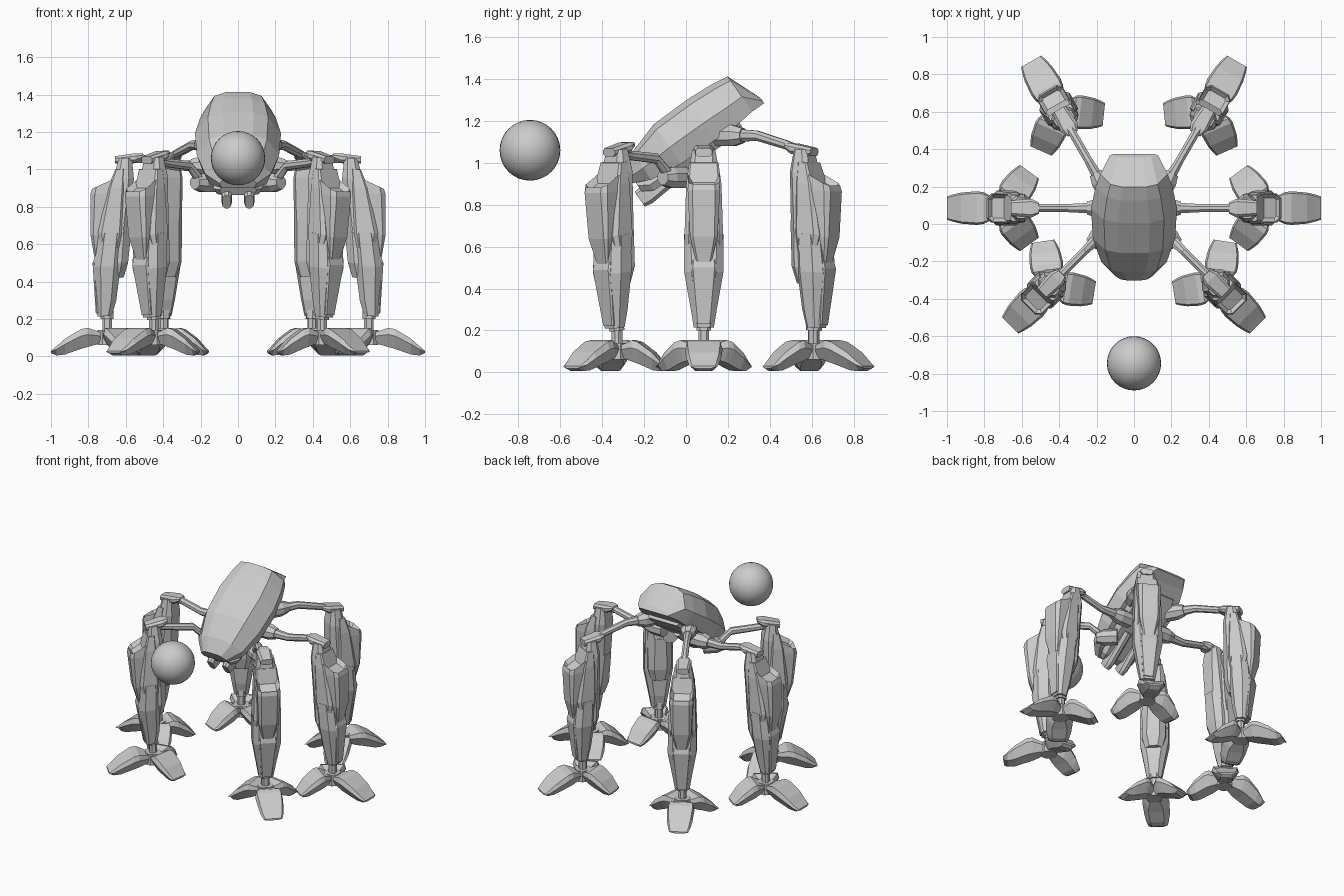
import bpy, bmesh, math
from mathutils import Matrix

cube = bpy.data.objects.get("Cube")
if cube:
    bpy.data.objects.remove(cube, do_unlink=True)

colour = (0.6, 0.6, 0.6, 1)
grey = bpy.data.materials.new("plain grey")
grey.use_nodes = True
grey.diffuse_color = colour
grey.node_tree.nodes["Principled BSDF"].inputs["Base Color"].default_value = colour


def finish(name, bm):
    bmesh.ops.recalc_face_normals(bm, faces=bm.faces)
    mesh = bpy.data.meshes.new(name)
    bm.to_mesh(mesh)
    bm.free()
    mesh.materials.append(grey)
    return mesh


def place(name, mesh, matrix):
    ob = bpy.data.objects.new(name, mesh)
    bpy.context.collection.objects.link(ob)
    ob.matrix_world = matrix


def turned(axis, degrees):
    return Matrix.Rotation(math.radians(degrees), 4, axis)


def loft(rings):
    """Join equal rings of points into a closed skin."""
    bm = bmesh.new()
    loops = [[bm.verts.new(p) for p in ring] for ring in rings]
    for a, b in zip(loops, loops[1:]):
        for i in range(len(a)):
            bm.faces.new((a[i - 1], a[i], b[i], b[i - 1]))
    bm.faces.new(loops[0])
    bm.faces.new(loops[-1])
    return bm


def mirrored(side):
    """Complete a half outline of (height, half width) pairs."""
    return side + [(a, -b) for a, b in reversed(side)]


def chamfered(low, high, half, cut):
    c = cut * min(half, (high - low) / 2)
    return mirrored([(low, half - c), (low + c, half), (high - c, half), (high, half - c)])


def upright(*stations, cut=0.5):
    """Vertical shell from stations of height, inner, outer and half width."""
    return loft([[(x, y, z) for x, y in chamfered(a, b, h, cut)] for z, a, b, h in stations])


def beam(*stations):
    """Level beam from stations of reach, middle height, half height and half width."""
    return loft([[(r, y, z) for z, y in chamfered(mid - t, mid + t, h, 0.6)]
                 for r, mid, t, h in stations])


def post(low, high, half):
    """Plain chamfered post."""
    return upright((low, -half, half, half), (high, -half, half, half))


def sloped_hatch(bm):
    """Slope the topmost face outward and sink a framed panel into it."""
    bmesh.ops.recalc_face_normals(bm, faces=bm.faces)
    top = max(bm.faces, key=lambda f: f.calc_center_median().z)
    for v in top.verts:
        v.co.z -= 0.45 * v.co.x
    bm.normal_update()
    bmesh.ops.inset_region(bm, faces=[top], thickness=0.022)
    bmesh.ops.translate(bm, verts=top.verts, vec=(0, 0, -0.03))
    return bm


# Tilted body: shell and underside hull
tilt = Matrix.Translation((0, 0.03, 1.13)) @ turned('X', 35)


def shell_ring(u, low, high, half):
    mid = low + 0.42 * (high - low)
    shoulder = low + 0.88 * (high - low)
    outline = mirrored([(high, half * 0.36), (shoulder, half * 0.7), (mid, half),
                        (low, half * 0.86)])
    return [(x, u, w) for w, x in outline]


def body_part(name, *stations):
    place(name, finish(name, loft([shell_ring(*s) for s in stations])), tilt)


body_part("body_shell", (-0.37, -0.02, 0.05, 0.1), (-0.28, -0.06, 0.1, 0.175),
          (-0.12, -0.08, 0.15, 0.22), (0.08, -0.08, 0.155, 0.23),
          (0.22, -0.08, 0.147, 0.205), (0.3, -0.07, 0.135, 0.18), (0.37, -0.07, -0.04, 0.13))
body_part("underside_hull", (-0.35, -0.08, 0, 0.1), (-0.3, -0.11, -0.03, 0.13),
          (0.08, -0.12, -0.03, 0.17), (0.22, -0.1, -0.03, 0.13))

# Nose prongs lying along the body axis
prong = finish("nose_prong", beam((0.1, 0, 0.03, 0.03), (0.34, 0, 0.05, 0.027),
                                  (0.38, 0, 0.042, 0.022)))
for side, sx in (("left", 1), ("right", -1)):
    offset = Matrix.Translation((sx * 0.06, 0, -0.105))
    place(side + "_nose_prong", prong, tilt @ offset @ turned('Z', -90))

# Floating ball ahead of the body
bpy.ops.mesh.primitive_uv_sphere_add(segments=32, ring_count=16, radius=0.145,
                                     location=(0, -0.745, 1.06))
ball = bpy.context.object
ball.name = "floating_ball"
ball.data.materials.append(grey)
bpy.ops.object.shade_smooth()

# Leg parts, built once around the ankle with +x pointing outward
leg = {}


def leg_part(name, bm):
    leg[name] = finish(name, bm)


leg_part("thigh", upright((0.48, -0.09, 0.03, 0.06), (0.66, -0.13, 0.04, 0.08),
                          (0.95, -0.15, -0.04, 0.075), (1.06, -0.14, -0.07, 0.055)))
leg_part("thigh_side_armour", upright((0.58, -0.07, 0.03, 0.09), (0.66, -0.09, 0.045, 0.092),
                                      (0.9, -0.1, -0.01, 0.084), (1, -0.1, -0.05, 0.07), cut=0.3))
leg_part("shield", sloped_hatch(upright(
    (0.5, 0.03, 0.06, 0.03), (0.65, 0, 0.085, 0.066),
    (0.87, -0.05, 0.083, 0.077), (0.93, -0.055, 0.073, 0.074), cut=0.35)))
leg_part("shin", upright((0.215, -0.025, 0.05, 0.048), (0.3, -0.05, 0.058, 0.062),
                         (0.48, -0.075, 0.068, 0.094), (0.66, -0.09, 0.04, 0.094)))
leg_part("shin_plate", upright((0.23, 0.02, 0.06, 0.035), (0.5, 0.02, 0.075, 0.06),
                               (0.54, 0.02, 0.06, 0.055), cut=0.3))
leg_part("calf_guard", upright((0.42, -0.09, 0, 0.055), (0.5, -0.115, 0, 0.078),
                               (0.72, -0.14, 0, 0.078), cut=0.6))
leg_part("ankle_strut", post(0.11, 0.26, 0.025))
leg_part("ankle_joint", post(0.2, 0.29, 0.034))
leg_part("foot_hub", post(0.06, 0.14, 0.05))
leg_part("top_bracket", beam((-0.2, 1.07, 0.012, 0.03), (-0.16, 1.06, 0.025, 0.05),
                             (-0.05, 1.05, 0.02, 0.04)))
foot_parts = ("ankle_strut", "foot_hub")


def toe_ring(d, low, high, half):
    mid = low + 0.65 * (high - low)
    outline = mirrored([(high, half * 0.88), (mid, half), (low, half * 0.55)])
    return [(d, y, z) for z, y in outline]


def toe(length):
    return finish("toe", loft([toe_ring(d * length, *rest) for d, *rest in (
        (0.12, 0.07, 0.13, 0.05), (0.35, 0.05, 0.153, 0.085), (0.47, 0.04, 0.145, 0.09),
        (0.75, 0.01, 0.095, 0.083), (0.9, 0.005, 0.055, 0.072), (1, 0.018, 0.03, 0.062))]))


long_toe, short_toe = toe(0.3), toe(0.24)
toes = (("outer_toe", long_toe, 0), ("inner_toe_a", short_toe, 126),
        ("inner_toe_b", short_toe, -126))

# Six legs: ankle position, outward angle, outward lean, hip reach and hip height
for row, x, y, angle, lean, reach, hip in (("front", 0.45, -0.33, -45, 7, 0.36, 0.93),
                                           ("middle", 0.7, 0.085, 0, 0.5, 0.5, 1.02),
                                           ("back", 0.4, 0.61, 60, 3.5, 0.44, 1.13)):
    pose = Matrix.Translation((0, 0, 0.2)) @ turned('Y', lean) @ Matrix.Translation((0, 0, -0.2))
    shift = 0.85 * math.sin(math.radians(lean))
    bend = -0.05 - 0.6 * reach
    arm = finish("arm", beam((-reach, hip, 0.032, 0.03), (bend, (hip + 0.65 * (1.07 - hip))
                             if hip < 1 else hip, 0.024, 0.022),
                             (shift - 0.2, 0.75 * 1.07 + 0.25 * hip, 0.022, 0.022),
                             (shift - 0.1, 1.05, 0.02, 0.03)))
    knob = finish("hip_joint", beam((-reach - 0.09, hip, 0.05, 0.05), (-reach, hip, 0.05, 0.05),
                                    (0.05 - reach, hip, 0.035, 0.035)))
    for side, sx, turn in (("left", 1, angle), ("right", -1, 180 - angle)):
        base = Matrix.Translation((sx * x, y, 0)) @ turned('Z', turn)
        prefix = f"{side}_{row}_"
        for name, mesh in leg.items():
            place(prefix + name, mesh, base if name in foot_parts else base @ pose)
        for name, mesh in (("arm", arm), ("hip_joint", knob)):
            place(prefix + name, mesh, base)
        for name, mesh, spin in toes:
            place(prefix + name, mesh, base @ turned('Z', spin))
